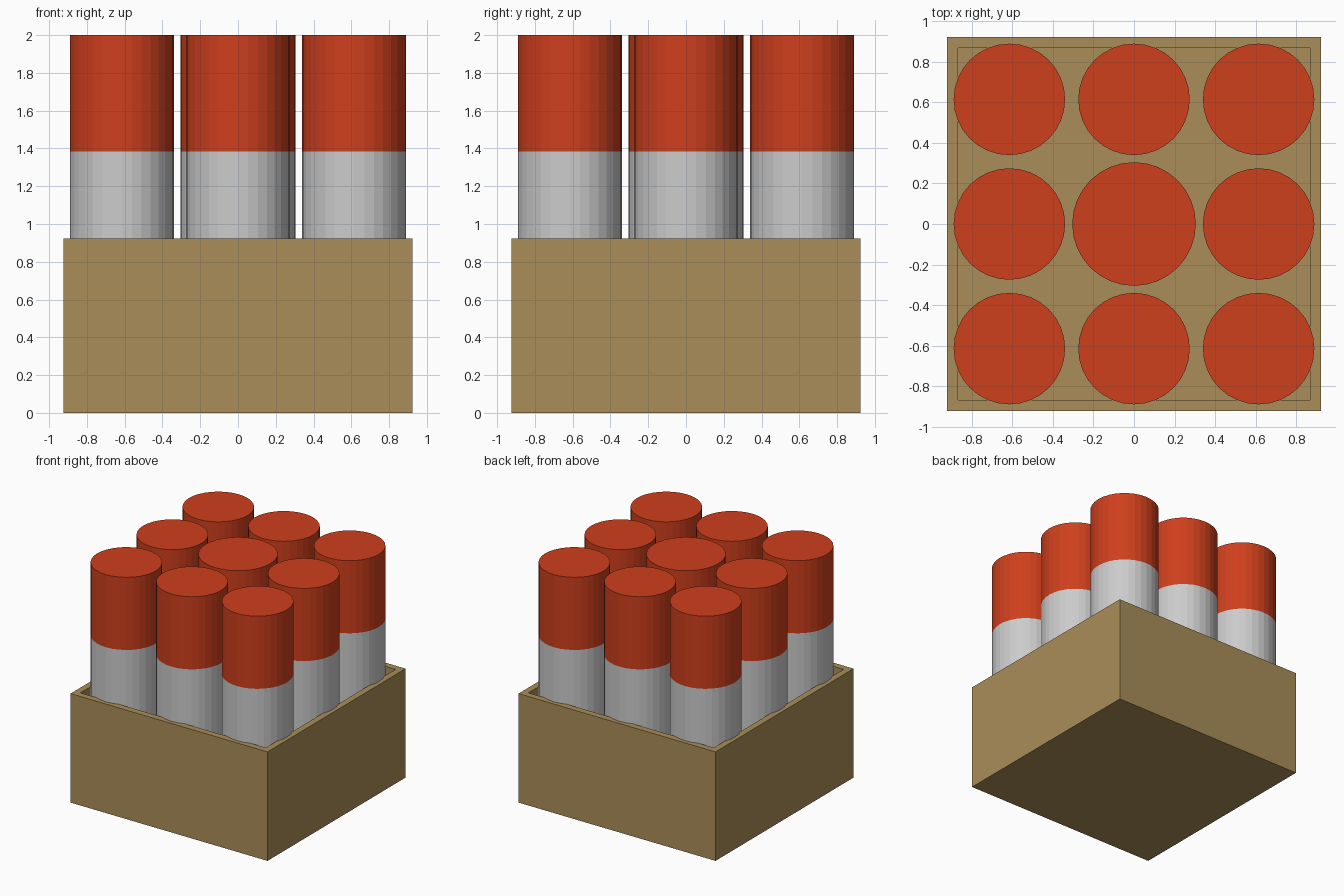
import bpy, bmesh

if "Cube" in bpy.data.objects:
    bpy.data.objects.remove(bpy.data.objects["Cube"])

SIDES = 32
PITCH = 0.615
HALF, INNER, TOP, FLOOR = 0.923, 0.846, 0.923, 0.08
SPLIT, TIP = 1.385, 2.0


def material(name, rgb):
    m = bpy.data.materials.new(name)
    m.diffuse_color = (*rgb, 1)
    m.use_nodes = True
    m.node_tree.nodes["Principled BSDF"].inputs["Base Color"].default_value = m.diffuse_color
    return m


def finish(bm, name, mat=None):
    bmesh.ops.recalc_face_normals(bm, faces=bm.faces)
    me = bpy.data.meshes.new(name)
    bm.to_mesh(me)
    bm.free()
    ob = bpy.data.objects.new(name, me)
    bpy.context.collection.objects.link(ob)
    if mat:
        me.materials.append(mat)
    return ob


def tube(name, x, y, r, z0, z1, open_z, mat=None):
    """Flat-shaded cylinder, left open at the joint height open_z."""
    bm = bmesh.new()
    bmesh.ops.create_cone(bm, cap_ends=True, segments=SIDES,
                          radius1=r, radius2=r, depth=z1 - z0)
    bmesh.ops.translate(bm, verts=bm.verts, vec=(x, y, (z0 + z1) / 2))
    joint = [f for f in bm.faces
             if all(abs(v.co.z - open_z) < 1e-4 for v in f.verts)]
    bmesh.ops.delete(bm, geom=joint, context='FACES_ONLY')
    return finish(bm, name, mat)


tan = material("tan", (0.40, 0.27, 0.10))
red = material("red", (0.62, 0.05, 0.012))

# Open crate: a block with its top inset and pushed down
bm = bmesh.new()
bmesh.ops.create_cube(bm, size=1)
bmesh.ops.scale(bm, verts=bm.verts, vec=(2 * HALF, 2 * HALF, TOP))
bmesh.ops.translate(bm, verts=bm.verts, vec=(0, 0, TOP / 2))
lid = max(bm.faces, key=lambda f: f.calc_center_median().z)
bmesh.ops.inset_region(bm, faces=[lid], thickness=HALF - INNER)
well = bmesh.ops.extrude_discrete_faces(bm, faces=[lid])["faces"][0]
bmesh.ops.translate(bm, verts=well.verts, vec=(0, 0, FLOOR - TOP))
finish(bm, "crate", tan)

# Three by three grid of tubes, the middle one thicker
for i in (-1, 0, 1):
    for j in (-1, 0, 1):
        r = 0.305 if i == j == 0 else 0.275
        x, y = i * PITCH, j * PITCH
        tube("tube_body", x, y, r, FLOOR, SPLIT, SPLIT)
        tube("tube_cap", x, y, r, SPLIT, TIP, SPLIT, red)
